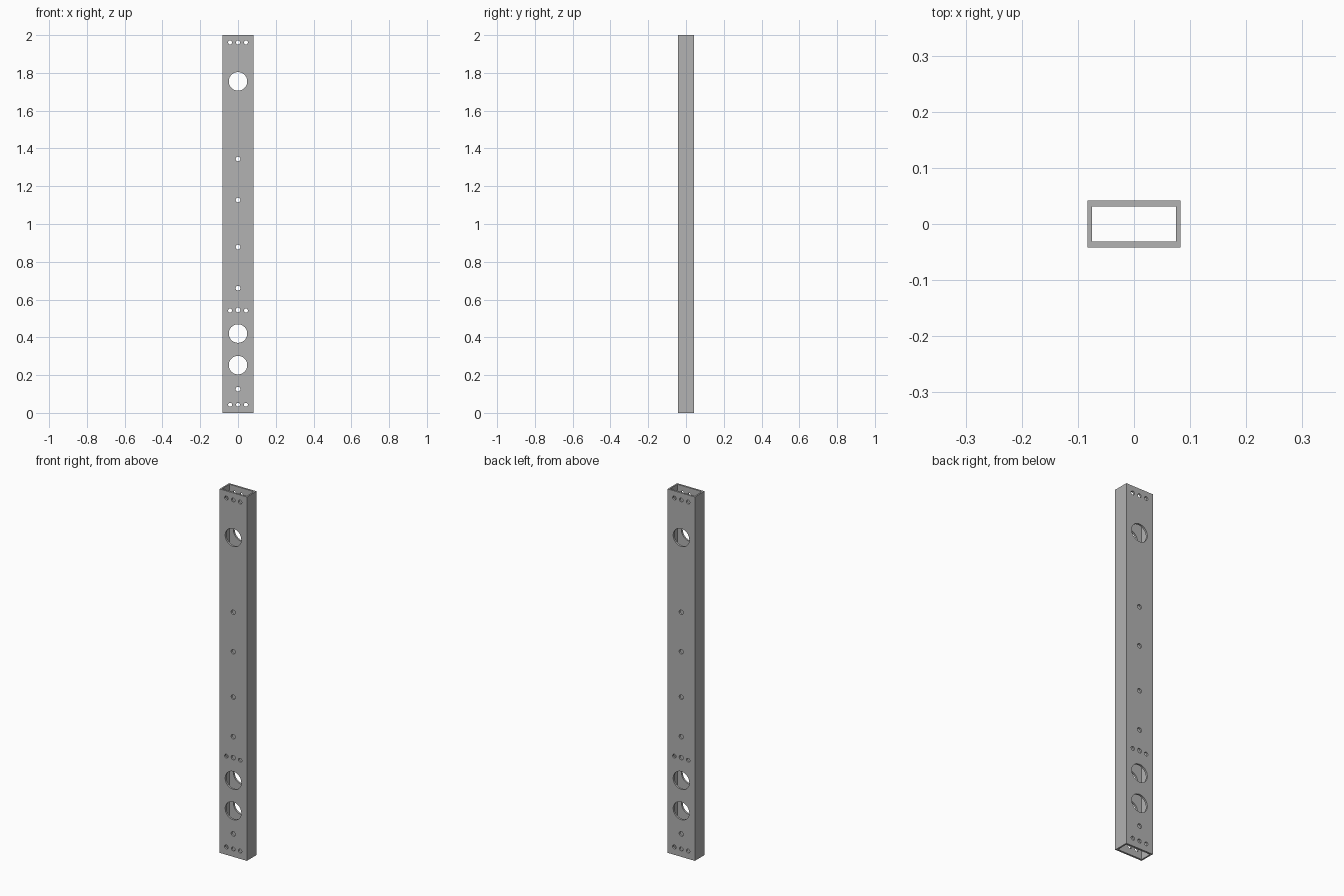
import bpy
import bmesh
import math
from mathutils import Matrix

if "Cube" in bpy.data.objects:
    bpy.data.objects.remove(bpy.data.objects["Cube"], do_unlink=True)

HEIGHT = 2.0
OUTER = (0.083, 0.0415)   # half width, half depth
INNER = (0.0745, 0.031)

# Single metal colour
metal = bpy.data.materials.new("grey metal")
metal.use_nodes = True
grey = (0.445, 0.445, 0.445, 1)
metal.diffuse_color = grey
metal.node_tree.nodes["Principled BSDF"].inputs["Base Color"].default_value = grey


def make_object(name, bm):
    bmesh.ops.recalc_face_normals(bm, faces=bm.faces)
    mesh = bpy.data.meshes.new(name)
    bm.to_mesh(mesh)
    bm.free()
    mesh.materials.append(metal)
    obj = bpy.data.objects.new(name, mesh)
    bpy.context.collection.objects.link(obj)
    return obj


# Rectangular tube: a flat frame extruded upward
bm = bmesh.new()
signs = [(-1, -1), (1, -1), (1, 1), (-1, 1)]
rings = [[bm.verts.new((sx * hx, sy * hy, 0)) for sx, sy in signs]
         for hx, hy in (OUTER, INNER)]
for i in range(4):
    j = (i + 1) % 4
    bm.faces.new((rings[0][i], rings[0][j], rings[1][j], rings[1][i]))
extruded = bmesh.ops.extrude_face_region(bm, geom=bm.faces[:], use_keep_orig=True)
top = [v for v in extruded["geom"] if isinstance(v, bmesh.types.BMVert)]
bmesh.ops.translate(bm, verts=top, vec=(0, 0, HEIGHT))
tube = make_object("rectangular_tube", bm)

# Holes through the front and back walls: (x, z, radius)
holes = [(0, z, 0.049) for z in (0.253, 0.42, 1.755)]
holes += [(0, z, 0.0125) for z in (0.126, 0.545, 0.66, 0.878, 1.127, 1.344)]
holes += [(x, z, 0.0105) for z in (0.043, 0.542, 1.961) for x in (-0.042, 0.042)]
holes += [(0, z, 0.0105) for z in (0.043, 1.961)]

bm = bmesh.new()
for x, z, radius in holes:
    place = Matrix.Translation((x, 0, z)) @ Matrix.Rotation(math.pi / 2, 4, "X")
    bmesh.ops.create_cone(bm, cap_ends=True, segments=48 if radius > 0.03 else 24,
                          radius1=radius, radius2=radius, depth=0.2, matrix=place)
cutter = make_object("hole_cutter", bm)
cutter.hide_render = True

# Cut the holes, then remove the cutter
cut = tube.modifiers.new("holes", "BOOLEAN")
cut.operation = "DIFFERENCE"
cut.solver = "EXACT"
cut.object = cutter
bpy.ops.object.select_all(action="DESELECT")
bpy.context.view_layer.objects.active = tube
tube.select_set(True)
bpy.ops.object.modifier_apply(modifier=cut.name)
bpy.data.objects.remove(cutter, do_unlink=True)
bpy.ops.object.shade_smooth_by_angle(angle=math.radians(30))
